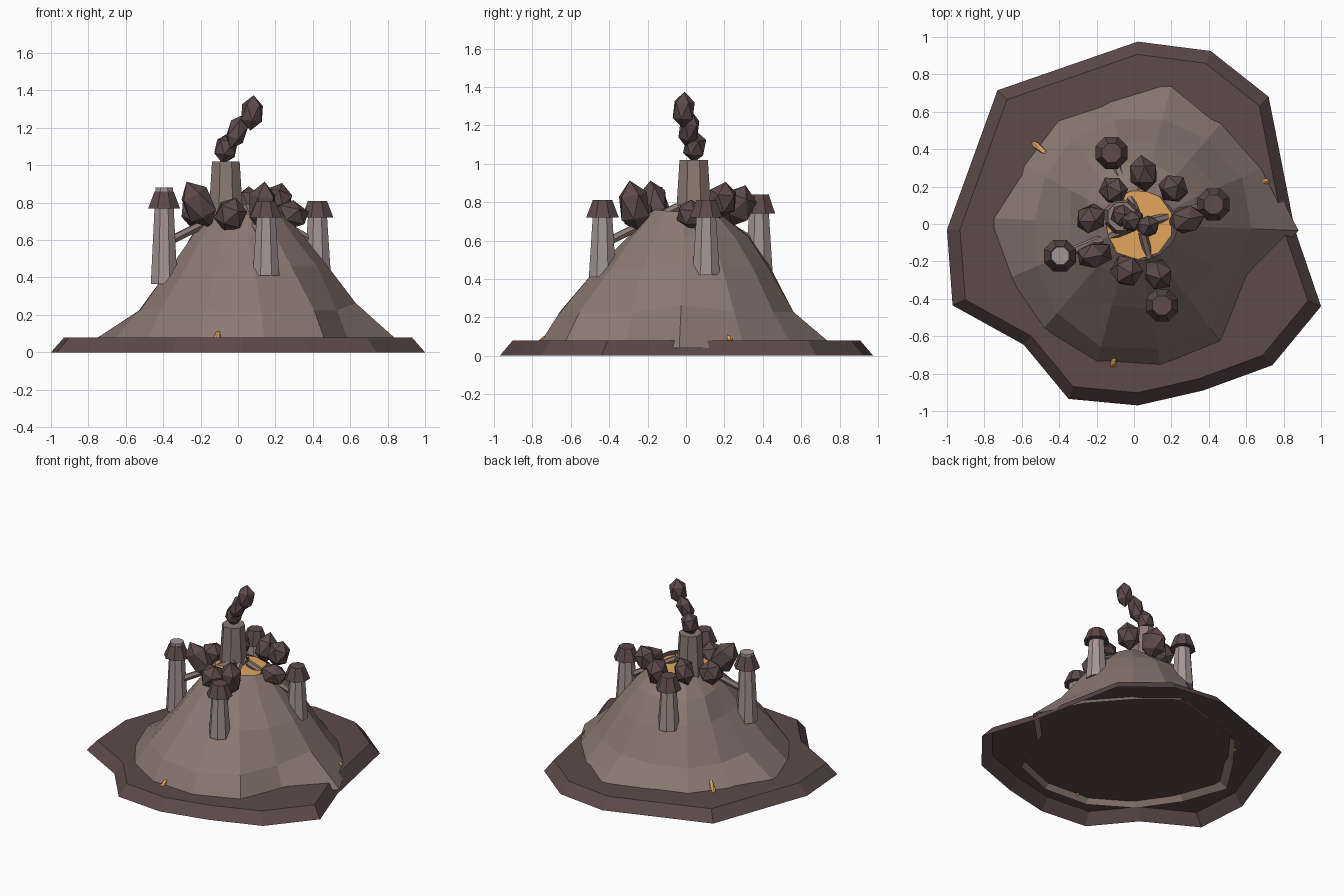
import bpy, bmesh, random
from math import sin, cos, pi, atan2
from mathutils import Vector, Matrix, Euler

if "Cube" in bpy.data.objects:
    bpy.data.objects.remove(bpy.data.objects["Cube"])

random.seed(4)

def material(name, rgb):
    m = bpy.data.materials.new(name)
    m.diffuse_color = (*rgb, 1)
    m.use_nodes = True
    m.node_tree.nodes["Principled BSDF"].inputs["Base Color"].default_value = m.diffuse_color
    return m

EARTH = material("earth", (0.26, 0.19, 0.17))
DARK = material("dark_rock", (0.11, 0.068, 0.068))
PALE = material("pale_stone", (0.37, 0.30, 0.29))
LAVA = material("lava", (0.75, 0.38, 0.11))

def finish(name, bm, mat):
    bmesh.ops.recalc_face_normals(bm, faces=bm.faces)
    me = bpy.data.meshes.new(name)
    bm.to_mesh(me)
    bm.free()
    me.materials.append(mat)
    ob = bpy.data.objects.new(name, me)
    bpy.context.collection.objects.link(ob)
    return ob

def loft(name, rings, mat, cap_top=False, cap_bottom=False):
    bm = bmesh.new()
    rows = [[bm.verts.new(p) for p in r] for r in rings]
    n = len(rows[0])
    for a, b in zip(rows, rows[1:]):
        for i in range(n):
            bm.faces.new((a[i], a[(i + 1) % n], b[(i + 1) % n], b[i]))
    if cap_top:
        bm.faces.new(rows[-1])
    if cap_bottom:
        bm.faces.new(rows[0][::-1])
    return finish(name, bm, mat)

def ring(x, y, z, r, n=8):
    return [(x + r * cos(2 * pi * (i + .5) / n), y + r * sin(2 * pi * (i + .5) / n), z) for i in range(n)]

def frustum(name, x, y, z0, z1, r0, r1, mat, n=8):
    return loft(name, [ring(x, y, z0, r0, n), ring(x, y, z1, r1, n)], mat, True, True)

def rock(name, pos, size, rot, mat, sub=1):
    bm = bmesh.new()
    bmesh.ops.create_icosphere(bm, subdivisions=sub, radius=1)
    m = Matrix.Translation(pos) @ Euler(rot).to_matrix().to_4x4() @ Matrix.Diagonal((*size, 1))
    bmesh.ops.transform(bm, matrix=m, verts=bm.verts)
    return finish(name, bm, mat)

def rod(name, a, b, r, mat, n=6):
    a, b = Vector(a), Vector(b)
    q = (b - a).to_track_quat('Z', 'Y')
    off = [q @ Vector((r * cos(2 * pi * i / n), r * sin(2 * pi * i / n), 0)) for i in range(n)]
    return loft(name, [[a + o for o in off], [b + o for o in off]], mat, True, True)

# Irregular ground slab, open underneath
outline = [(.02, .975), (.41, .925), (.72, .68), (.86, -.03), (1, -.44), (.74, -.755), (.37, -.89),
           (.02, -.97), (-.35, -.935), (-.59, -.645), (-.97, -.435), (-1, -.03), (-.73, .715)][::-1]
loft("ground_slab", [[(x, y, 0) for x, y in outline],
                     [(x * .93, y * .93, .08) for x, y in outline]], DARK, cap_top=True)

# Mound: 14 sided, rings given as radii around the circle
N = 14
radii = [
    [.88, .77, .74, .81, .69, .72, .70, .81, .75, .76, .78, .79, .80, .68],
    [.63, .63, .60, .58, .57, .56, .54, .53, .57, .63, .68, .68, .69, .60],
    [.48, .48, .46, .45, .44, .42, .38, .34, .38, .42, .45, .46, .48, .48],
    [.35, .35, .34, .34, .33, .31, .28, .25, .27, .29, .30, .31, .33, .34],
    [.22, .20, .19, .18, .18, .18, .17, .17, .17, .18, .19, .20, .20, .21]]
rings = []
for row, z, j in zip(radii, (.04, .22, .46, .62, .75), (0, .012, .015, .01, .02)):
    rings.append([(r * cos(2 * pi * i / N - .04) + (.02 if z > .7 else 0), r * sin(2 * pi * i / N - .04),
                   z + random.uniform(-j, j) + (.05 if i == 0 and z == .22 else 0))
                  for i, r in enumerate(row)])
loft("mound", rings, EARTH)

# Molten pool in the crater
pool = bmesh.new()
pool.faces.new([pool.verts.new(p) for p in ring(.02, 0, .735, .19, 10)])
finish("lava_pool", pool, LAVA)

# Chimney and its puffs of smoke
frustum("chimney", -.065, .04, .65, 1.02, .105, .08, EARTH)
for k, (p, s, r) in enumerate([((-.065, .045, 1.09), (.065, .065, .085), (0, .2, .3)),
                               ((-.005, .015, 1.18), (.058, .058, .10), (.15, .4, .8)),
                               ((.075, -.012, 1.28), (.066, .062, .095), (0, .1, .4))]):
    rock(f"smoke_puff_{k + 1}", p, s, r, DARK)

# Boulders round the crater
boulders = [((.05, .27, .78), (.08, .10, .115), (-.3, .2, .4)),
            ((.21, .19, .81), (.08, .085, .10), (.1, .3, .9)),
            ((.28, .025, .735), (.105, .08, .08), (0, .2, .2)),
            ((.13, -.27, .78), (.08, .09, .135), (.2, 0, .5)),
            ((-.04, -.25, .735), (.09, .09, .097), (.2, .3, .1)),
            ((-.21, -.165, .79), (.09, .075, .14), (.1, -.5, .1)),
            ((-.23, .03, .755), (.09, .08, .09), (.3, .1, .7)),
            ((-.11, .18, .79), (.075, .08, .10), (.2, .4, .2))]
for k, (p, s, r) in enumerate(boulders):
    rock(f"boulder_{k + 1}", p, s, r, DARK)

# Four capped towers with a beam leading to the crater
towers = [(.15, -.435, .41, .72, .81, .80), (.425, .105, .42, .72, .81, .80),
          (-.12, .38, .44, .74, .84, .83), (-.395, -.17, .365, .77, .86, .88)]
for k, (x, y, z0, zc, z1, zt) in enumerate(towers):
    frustum(f"tower_{k + 1}", x, y, z0, zt, .077, .05, PALE)
    frustum(f"tower_cap_{k + 1}", x, y, zc, z1, .092, .055, DARK)
    rod(f"beam_{k + 1}", (x, y, .58), (.03 + x * .1, y * .1, .775), .024, EARTH)

# Small lava seeps at the foot of the mound, lying down the slope
for k, (x, y, z, s) in enumerate([(-.51, .41, .10, .075), (.70, .225, .09, .035), (-.11, -.74, .085, .05)]):
    rock(f"lava_seep_{k + 1}", (x, y, z), (s, .018, .016), (0, .6, atan2(y, x)), LAVA)
